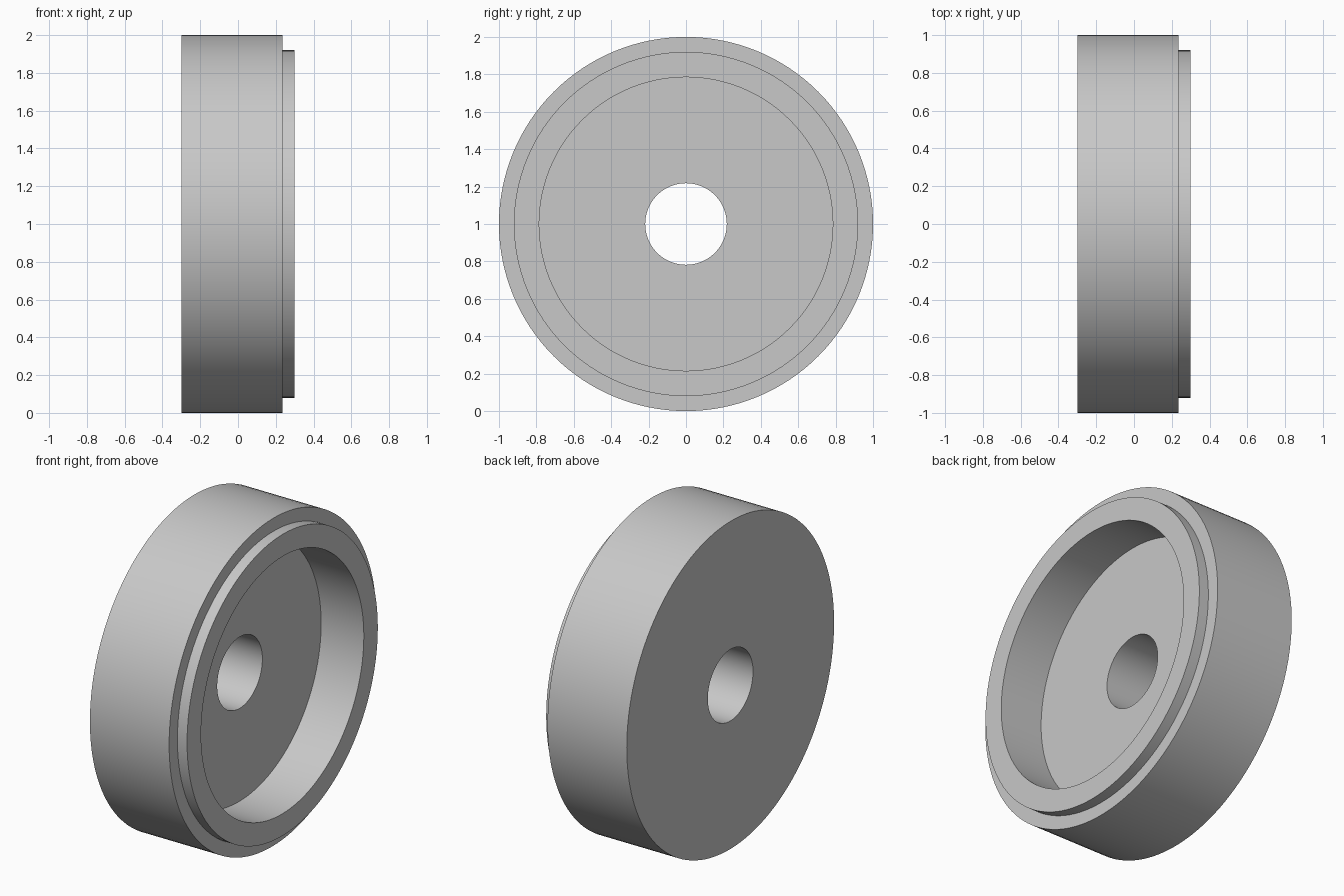
import bpy
import bmesh
import math
from mathutils import Matrix, Vector

cube = bpy.data.objects.get("Cube")
if cube:
    bpy.data.objects.remove(cube, do_unlink=True)

# Plain grey material
grey = bpy.data.materials.new("light_grey")
grey.use_nodes = True
colour = (0.58, 0.58, 0.58, 1.0)
grey.diffuse_color = colour
grey.node_tree.nodes["Principled BSDF"].inputs["Base Color"].default_value = colour

# Section of the wheel as (x, radius), running around the closed outline
OUTER, LIP, RECESS, BORE = 1.0, 0.92, 0.785, 0.218
BACK, SHOULDER, FRONT, FLOOR = -0.3, 0.235, 0.3, 0.012
section = [(BACK, BORE), (BACK, OUTER), (SHOULDER, OUTER), (SHOULDER, LIP),
           (FRONT, LIP), (FRONT, RECESS), (FLOOR, RECESS), (FLOOR, BORE)]
SEGMENTS = 128


def revolve(name, outline):
    """Spin a closed outline about the x axis."""
    bm = bmesh.new()
    verts = [bm.verts.new((x, 0, r)) for x, r in outline]
    edges = [bm.edges.new((v, verts[(i + 1) % len(verts)]))
             for i, v in enumerate(verts)]
    bmesh.ops.spin(bm, geom=verts + edges, cent=Vector(), axis=(1, 0, 0),
                   angle=math.tau, steps=SEGMENTS, use_merge=True)
    bmesh.ops.remove_doubles(bm, verts=bm.verts, dist=1e-5)
    bmesh.ops.recalc_face_normals(bm, faces=bm.faces)
    bmesh.ops.transform(bm, matrix=Matrix.Translation((0, 0, OUTER)), verts=bm.verts)
    mesh = bpy.data.meshes.new(name)
    bm.to_mesh(mesh)
    bm.free()
    mesh.materials.append(grey)
    obj = bpy.data.objects.new(name, mesh)
    bpy.context.collection.objects.link(obj)
    return obj


# Recessed wheel body with stepped lip and centre bore
wheel = revolve("recessed_wheel", section)
bpy.ops.object.select_all(action="DESELECT")
wheel.select_set(True)
bpy.context.view_layer.objects.active = wheel
bpy.ops.object.shade_smooth_by_angle(angle=math.radians(30))
